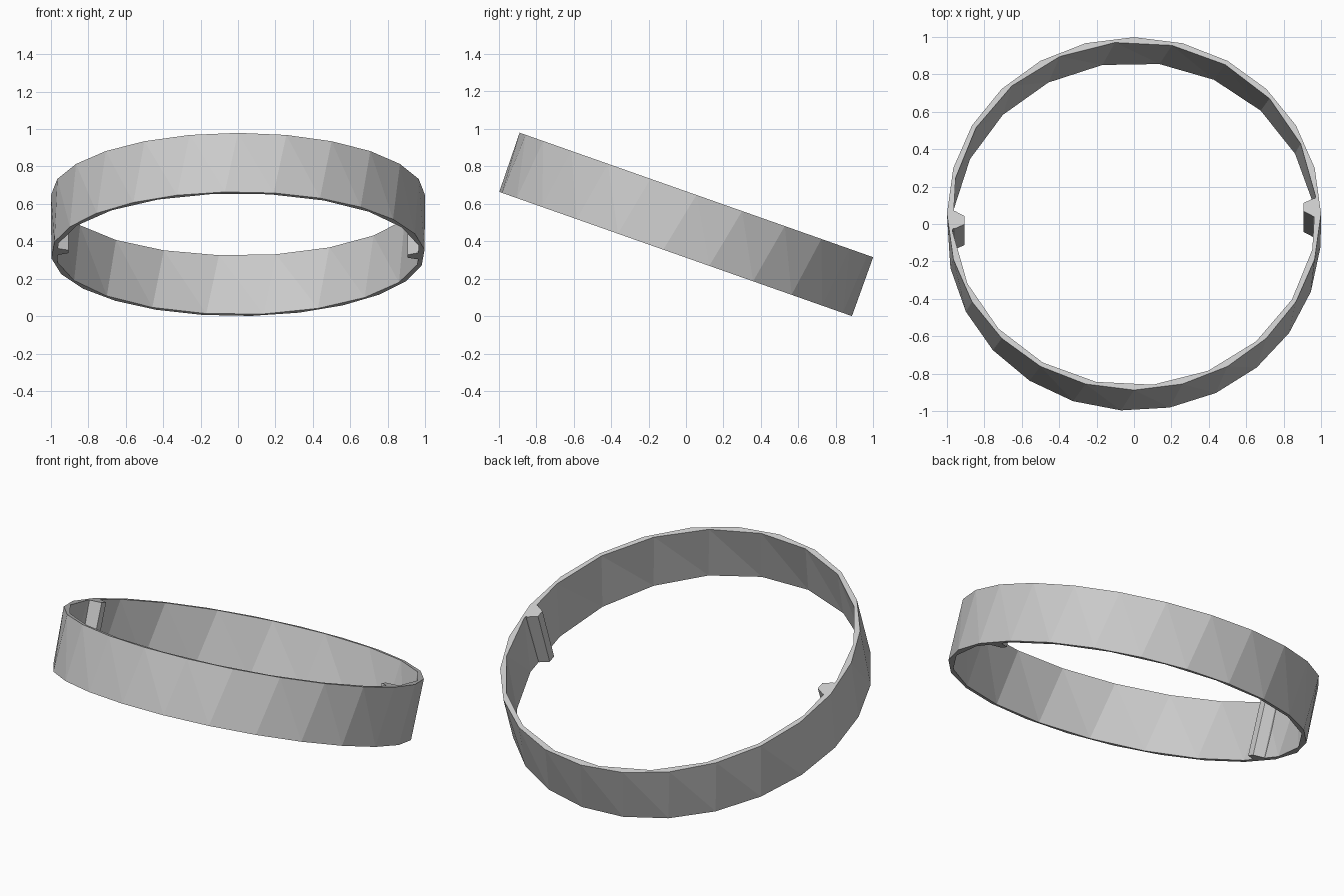
import bpy, bmesh
from math import cos, sin, radians, pi

if "Cube" in bpy.data.objects:
    bpy.data.objects.remove(bpy.data.objects["Cube"])

H = 0.334            # band height along its own axis
TILT = radians(-19.4)
CENTRE = (0, 0, 0.49)


def place(name, bm):
    bmesh.ops.recalc_face_normals(bm, faces=bm.faces)
    mesh = bpy.data.meshes.new(name)
    bm.to_mesh(mesh)
    bm.free()
    ob = bpy.data.objects.new(name, mesh)
    bpy.context.collection.objects.link(ob)
    ob.location = CENTRE
    ob.rotation_euler = (TILT, 0, 0)
    return ob


def loop(bm, sides, radius, start, z):
    angles = [radians(start) + 2 * pi * i / sides for i in range(sides)]
    return [bm.verts.new((radius * cos(a), radius * sin(a), z)) for a in angles]


def wall(bm, top, bottom, lean_forward):
    # slightly twisted wall, split into slanted triangles
    n = len(top)
    for i in range(n):
        j = (i + 1) % n
        a, b, c, d = top[i], top[j], bottom[j], bottom[i]
        if lean_forward:
            bm.faces.new((a, b, c))
            bm.faces.new((a, c, d))
        else:
            bm.faces.new((a, b, d))
            bm.faces.new((b, c, d))


def rim(bm, outer, inner, start_out, start_in):
    # flat ring between two loops with different side counts
    n, m = len(outer), len(inner)
    i = j = 0
    while i < n or j < m:
        next_out = start_out + 360 * (i + 1) / n
        next_in = start_in + 360 * (j + 1) / m
        if j == m or (i < n and next_out <= next_in):
            bm.faces.new((outer[i % n], outer[(i + 1) % n], inner[j % m]))
            i += 1
        else:
            bm.faces.new((outer[i % n], inner[(j + 1) % m], inner[j % m]))
            j += 1


# Faceted band: 24-sided outside, 20-sided inside
bm = bmesh.new()
out_top = loop(bm, 24, 1.0, 0, H / 2)
out_bot = loop(bm, 24, 1.0, -4, -H / 2)
in_top = loop(bm, 20, 0.975, 6, H / 2)
in_bot = loop(bm, 20, 0.975, 10, -H / 2)
wall(bm, out_top, out_bot, True)
wall(bm, in_top, in_bot, False)
rim(bm, out_top, in_top, 0, 6)
rim(bm, out_bot, in_bot, -4, 10)
place("ring_band", bm)

# Two tapered ribs on the inside, opposite each other
profile = [(0.905, 0.015), (0.905, 0.06), (0.958, 0.085),
           (0.978, 0.085), (0.978, -0.015), (0.958, -0.015)]
for name, s in (("right_rib", 1), ("left_rib", -1)):
    bm = bmesh.new()
    face = bm.faces.new([bm.verts.new((s * x, s * y, -H / 2)) for x, y in profile])
    new = bmesh.ops.extrude_face_region(bm, geom=[face])["geom"]
    bmesh.ops.translate(bm, vec=(0, 0, H),
                        verts=[v for v in new if isinstance(v, bmesh.types.BMVert)])
    place(name, bm)
